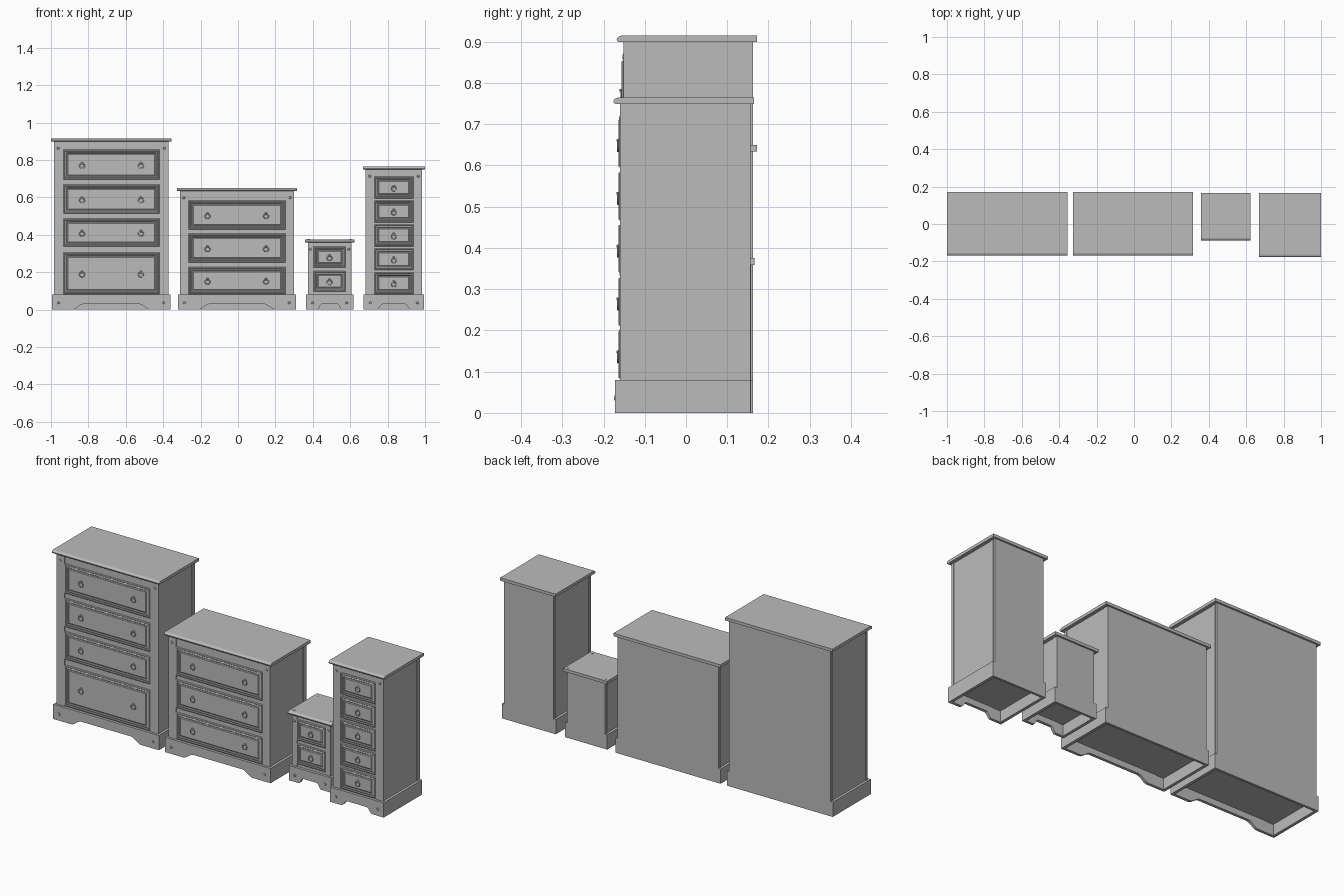
import bpy, bmesh, math
from mathutils import Matrix, Vector

cube = bpy.data.objects.get("Cube")
if cube:
    bpy.data.objects.remove(cube, do_unlink=True)

grey = bpy.data.materials.new("plain grey")
grey.use_nodes = True
grey.diffuse_color = (0.5, 0.5, 0.5, 1)
grey.node_tree.nodes["Principled BSDF"].inputs["Base Color"].default_value = (0.5, 0.5, 0.5, 1)


def finish(name, bm, smooth=False):
    bmesh.ops.recalc_face_normals(bm, faces=bm.faces)
    mesh = bpy.data.meshes.new(name)
    bm.to_mesh(mesh)
    bm.free()
    mesh.materials.append(grey)
    for poly in mesh.polygons:
        poly.use_smooth = smooth
    if smooth:
        mesh.set_sharp_from_angle(angle=math.radians(40))
    ob = bpy.data.objects.new(name, mesh)
    bpy.context.collection.objects.link(ob)
    return ob


def add_box(bm, x0, x1, y0, y1, z0, z1):
    size = Matrix.Diagonal((x1 - x0, y1 - y0, z1 - z0, 1))
    centre = Matrix.Translation(((x0 + x1) / 2, (y0 + y1) / 2, (z0 + z1) / 2))
    bmesh.ops.create_cube(bm, size=1, matrix=centre @ size)


def boxes(name, *specs):
    bm = bmesh.new()
    for spec in specs:
        add_box(bm, *spec)
    finish(name, bm)


def prism(name, points, offset):
    """Extrude a closed outline along an offset."""
    bm = bmesh.new()
    face = bm.faces.new([bm.verts.new(p) for p in points])
    out = bmesh.ops.extrude_face_region(bm, geom=[face])
    moved = [v for v in out["geom"] if isinstance(v, bmesh.types.BMVert)]
    bmesh.ops.translate(bm, vec=offset, verts=moved)
    finish(name, bm)


def drawer(name, x0, x1, z0, z1, front):
    """Drawer front: nested rectangles forming a beaded frame and a raised panel."""
    steps = [(0, 0.006), (0, -0.001), (0.003, -0.004), (0.007, -0.004), (0.01, 0),
             (0.013, -0.002), (0.016, -0.002), (0.019, 0.002), (0.022, 0.002), (0.026, -0.001)]
    bm = bmesh.new()
    last = None
    for inset, depth in steps:
        a, b, c, d = x0 + inset, x1 - inset, z0 + inset, z1 - inset
        ring = [bm.verts.new((x, front + depth, z)) for x, z in ((a, c), (b, c), (b, d), (a, d))]
        if last:
            for i in range(4):
                j = (i + 1) % 4
                bm.faces.new((last[i], last[j], ring[j], ring[i]))
        last = ring
    bm.faces.new(last)
    finish(name, bm)


def add_stud(bm, x, y, z, radius, depth):
    """Short round stud standing out towards the front."""
    m = Matrix.Translation((x, y - depth / 2, z)) @ Matrix.Rotation(math.pi / 2, 4, "X")
    bmesh.ops.create_cone(bm, cap_ends=True, segments=12, radius1=radius,
                          radius2=radius * 0.7, depth=depth, matrix=m)


def ring_pull(name, x, y, z):
    """Rosette with a hanging ring."""
    bm = bmesh.new()
    add_stud(bm, x, y, z + 0.013, 0.008, 0.004)
    add_stud(bm, x, y, z + 0.013, 0.004, 0.009)
    major, minor, turns, sides = 0.013, 0.0025, 20, 6
    grid = []
    for i in range(turns):
        a = math.tau * i / turns
        out = Vector((math.cos(a), 0, math.sin(a)))
        row = []
        for k in range(sides):
            b = math.tau * k / sides
            p = out * (major + minor * math.cos(b)) + Vector((0, minor * math.sin(b), 0))
            row.append(bm.verts.new(p + Vector((x, y - 0.005, z))))
        grid.append(row)
    for i in range(turns):
        for k in range(sides):
            n, m = (i + 1) % turns, (k + 1) % sides
            bm.faces.new((grid[i][k], grid[n][k], grid[n][m], grid[i][m]))
    finish(name, bm, smooth=True)


PLINTH = 0.08


def chest(name, x0, x1, front, back, height, post, drawers, span, pulls, foot):
    """x0, x1, front and back bound the posts; the plinth and top stand proud."""
    top_z = height - 0.016
    px0, px1, pf = x0 - 0.011, x1 + 0.011, front - 0.012
    inner = back - 0.013

    # carcass, corner posts and back board
    boxes(name + "_carcass", (x0 + 0.003, x1 - 0.003, front + 0.006, inner, 0.06, top_z))
    boxes(name + "_posts",
          *[(a, b, c, d, PLINTH - 0.02, top_z)
            for a, b in ((x0, x0 + post), (x1 - post, x1))
            for c, d in ((front, front + 0.015), (inner - 0.015, inner))])
    boxes(name + "_back_board", (x0 + 0.002, x1 - 0.002, inner, back, 0, top_z))

    # rails fill the gaps between the drawers
    edges = [PLINTH - 0.01] + [z for pair in sorted(drawers) for z in pair] + [top_z]
    boxes(name + "_rails", *[(x0 + post, x1 - post, front + 0.002, front + 0.01, a, b)
                             for a, b in zip(edges[::2], edges[1::2]) if b > a])

    # plinth sides and arched plinth front
    boxes(name + "_plinth_sides", *[(a, b, pf + 0.015, back, 0, PLINTH)
                                    for a, b in ((px0, px0 + 0.016), (px1 - 0.016, px1))])
    width = px1 - px0
    ease = width * 0.1
    curve = [(px0 + foot + ease * i / 6, 0.015 * (1 - math.cos(math.pi * i / 6)))
             for i in range(7)]
    arch = curve + [(px0 + px1 - x, z) for x, z in reversed(curve)]
    outline = [(px0, PLINTH), (px0, 0)] + arch + [(px1, 0), (px1, PLINTH)]
    prism(name + "_plinth_front", [(x, pf, z) for x, z in outline], (0, 0.015, 0))

    # top with a rounded front edge
    f = front - 0.016
    nose = [(0.004, 0), (0.001, 0.003), (0, 0.007), (0.002, 0.011), (0.006, 0.014), (0.012, 0.016)]
    side = [(f + y, top_z + z) for y, z in nose] + [(back + 0.009, height), (back + 0.009, top_z)]
    prism(name + "_top", [(x0 - 0.016, y, z) for y, z in side], (x1 - x0 + 0.032, 0, 0))

    # pegs on the posts and plinth corners
    bm = bmesh.new()
    for s, e in ((1, x0), (-1, x1)):
        add_stud(bm, e + s * post * 0.45, front, top_z - 0.035, 0.007, 0.002)
        add_stud(bm, e + s * 0.025, pf, 0.036, 0.007, 0.002)
    finish(name + "_pegs", bm)

    # drawers with their ring pulls
    for i, (z0, z1) in enumerate(drawers, 1):
        drawer(f"{name}_drawer_{i}", span[0], span[1], z0, z1, front)
        for k, x in enumerate(pulls, 1):
            ring_pull(f"{name}_drawer_{i}_pull_{k}", x, front, (z0 + z1) / 2 - 0.006)


chest("tall_chest", -0.984, -0.371, -0.152, 0.163, 0.915, 0.05,
      [(0.695, 0.855), (0.513, 0.668), (0.337, 0.487), (0.083, 0.305)],
      (-0.934, -0.421), (-0.834, -0.519), 0.107)
chest("wide_chest", -0.311, 0.299, -0.152, 0.163, 0.65, 0.046,
      [(0.428, 0.583), (0.252, 0.406), (0.083, 0.228)],
      (-0.265, 0.253), (-0.163, 0.15), 0.107)
chest("bedside_cabinet", 0.374, 0.606, -0.071, 0.157, 0.375, 0.03,
      [(0.225, 0.337), (0.096, 0.208)], (0.404, 0.576), (0.489,), 0.06)
chest("narrow_chest", 0.683, 0.984, -0.16, 0.156, 0.765, 0.046,
      [(0.083 + 0.128 * i, 0.2 + 0.128 * i) for i in range(5)],
      (0.729, 0.938), (0.833,), 0.07)

# dowel ends on the bedside cabinet top
bm = bmesh.new()
for x in (0.378, 0.602):
    for y in (-0.058, 0.144):
        bmesh.ops.create_cone(bm, cap_ends=True, segments=10, radius1=0.006, radius2=0.006,
                              depth=0.003, matrix=Matrix.Translation((x, y, 0.375)))
finish("bedside_cabinet_dowels", bm)
